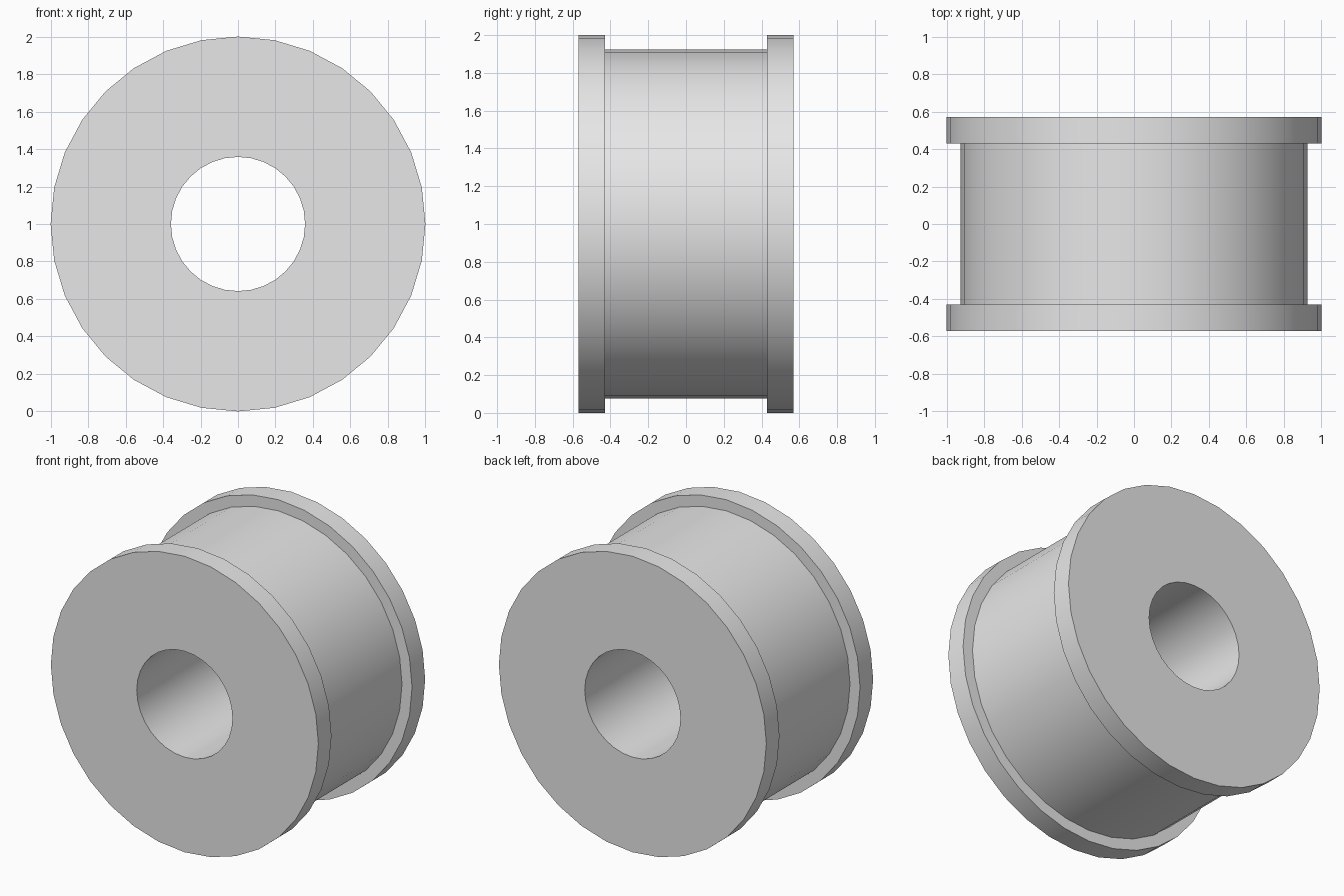
import bpy
import bmesh
from math import pi, radians
from mathutils import Matrix, Vector

cube = bpy.data.objects.get("Cube")
if cube:
    bpy.data.objects.remove(cube, do_unlink=True)

SIDES = 32
BORE, BARREL, FLANGE = 0.358, 0.925, 1.0
SHOULDER, END = 0.43, 0.57

# Plain light grey
grey = bpy.data.materials.new("light_grey")
grey.use_nodes = True
colour = (0.8, 0.8, 0.8, 1)
grey.diffuse_color = colour
grey.node_tree.nodes["Principled BSDF"].inputs["Base Color"].default_value = colour


def bushing_half(name, turn):
    """Flanged sleeve revolved about the y axis, its seam on y = 0."""
    profile = [(BORE, 0), (BARREL, 0), (BARREL, -SHOULDER),
               (FLANGE, -SHOULDER), (FLANGE, -END), (BORE, -END)]
    bm = bmesh.new()
    verts = [bm.verts.new((r, y, 0)) for r, y in profile]
    edges = [bm.edges.new((v, verts[(i + 1) % len(verts)]))
             for i, v in enumerate(verts)]
    bmesh.ops.spin(bm, geom=verts + edges, cent=(0, 0, 0), axis=(0, 1, 0),
                   angle=2 * pi, steps=SIDES)
    bmesh.ops.remove_doubles(bm, verts=bm.verts, dist=0.0001)
    bmesh.ops.recalc_face_normals(bm, faces=bm.faces)
    bm.transform(Matrix.Translation(Vector((0, 0, 1))) @ Matrix.Rotation(turn, 4, "Z"))
    mesh = bpy.data.meshes.new(name)
    bm.to_mesh(mesh)
    bm.free()
    mesh.materials.append(grey)
    obj = bpy.data.objects.new(name, mesh)
    bpy.context.collection.objects.link(obj)
    # Smooth walls with sharp rims
    bpy.ops.object.select_all(action="DESELECT")
    obj.select_set(True)
    bpy.context.view_layer.objects.active = obj
    bpy.ops.object.shade_smooth_by_angle(angle=radians(30))


# Two matching halves meet at the middle
bushing_half("front_bushing_half", 0)
bushing_half("back_bushing_half", pi)
